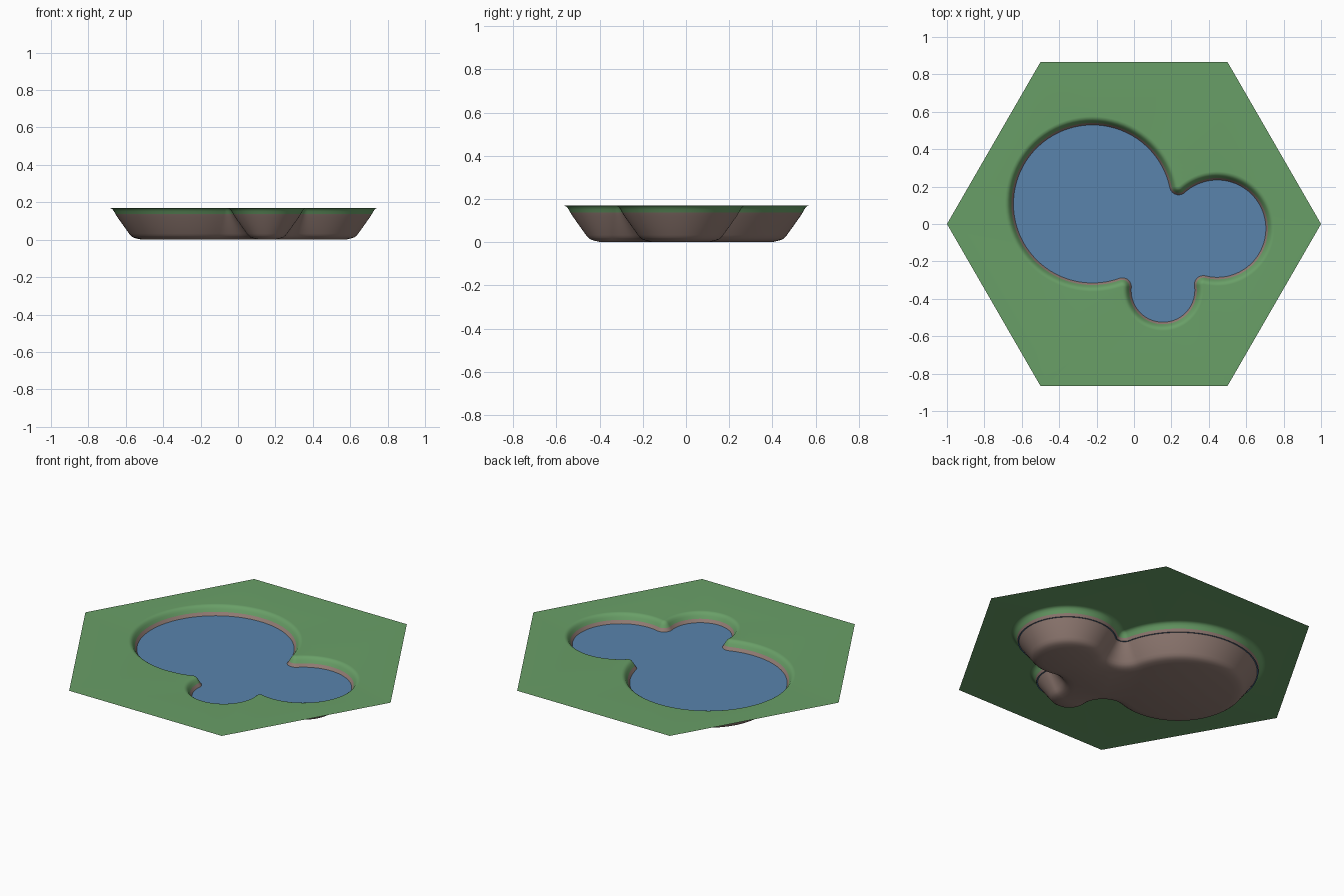
import bpy, bmesh
from math import atan2, cos, sin, tau, sqrt
from mathutils import Vector

if "Cube" in bpy.data.objects:
    bpy.data.objects.remove(bpy.data.objects["Cube"])

# Pond lobes at the waterline, anticlockwise: centre, radius
LOBES = [(Vector((-0.222, 0.107)), 0.4225),
         (Vector((0.155, -0.355)), 0.17),
         (Vector((0.445, -0.025)), 0.26)]
FILLET = 0.048


def material(name, color):
    m = bpy.data.materials.new(name)
    m.diffuse_color = (*color, 1)
    m.use_nodes = True
    m.node_tree.nodes["Principled BSDF"].inputs["Base Color"].default_value = m.diffuse_color
    return m


def fillet_centre(a, b):
    (ca, ra), (cb, rb) = a, b
    d = (cb - ca).length
    u = (cb - ca) / d
    x = ((ra + FILLET) ** 2 - (rb + FILLET) ** 2 + d * d) / (2 * d)
    h = sqrt((ra + FILLET) ** 2 - x * x)
    return ca + u * x + Vector((u.y, -u.x)) * h


def pond_outline():
    """Points and outward normals around the three blended lobes."""
    out = []
    fillets = [fillet_centre(LOBES[i], LOBES[(i + 1) % 3]) for i in range(3)]

    def arc(c, r, start, end, turn, n):
        a0 = atan2(*(start - c).yx)
        sweep = turn * ((turn * (atan2(*(end - c).yx) - a0)) % tau)
        for k in range(n):
            a = a0 + sweep * k / n
            v = Vector((cos(a), sin(a)))
            out.append((c + v * r, v * turn))

    for i, (c, r) in enumerate(LOBES):
        arc(c, r, fillets[i - 1], fillets[i], 1, 64)
        arc(fillets[i], FILLET, c, LOBES[(i + 1) % 3][0], -1, 14)
    return out


OUTLINE = pond_outline()


def add_ring(bm, offset, z):
    return [bm.verts.new((*(p + n * offset), z)) for p, n in OUTLINE]


def add_bands(bm, profile):
    """Loft the outline through (offset, height) steps, facing up."""
    rings = [add_ring(bm, *step) for step in profile]
    for a, b in zip(rings, rings[1:]):
        for i in range(len(a)):
            j = (i + 1) % len(a)
            bm.faces.new((a[i], a[j], b[j], b[i]))
    return rings


def loop_edges(bm, ring):
    return [bm.edges.get(p) or bm.edges.new(p) for p in zip(ring, ring[1:] + ring[:1])]


def fill_up(bm, edges):
    res = bmesh.ops.triangle_fill(bm, use_beauty=True, edges=edges)
    for f in res["geom"]:
        if isinstance(f, bmesh.types.BMFace):
            f.normal_update()
            if f.normal.z < 0:
                f.normal_flip()


def finish(bm, name, mat):
    me = bpy.data.meshes.new(name)
    bm.to_mesh(me)
    bm.free()
    me.materials.append(mat)
    ob = bpy.data.objects.new(name, me)
    bpy.context.collection.objects.link(ob)
    bpy.ops.object.select_all(action='DESELECT')
    ob.select_set(True)
    bpy.context.view_layer.objects.active = ob
    bpy.ops.object.shade_smooth_by_angle(angle=0.7)


# Hexagonal grass with a rounded bank rolling into the pond
bm = bmesh.new()
rings = add_bands(bm, [(0.046, 0.17), (0.041, 0.1697), (0.033, 0.167), (0.026, 0.162),
                       (0.019, 0.152), (0.011, 0.138)])
hexagon = [bm.verts.new((cos(tau * i / 6), sin(tau * i / 6), 0.17)) for i in range(6)]
fill_up(bm, loop_edges(bm, hexagon) + loop_edges(bm, rings[0]))
finish(bm, "grass", material("grass", (0.141, 0.347, 0.136)))

# Earth basin
bm = bmesh.new()
rings = add_bands(bm, [(0.011, 0.138), (0, 0.12), (-0.034, 0.072), (-0.062, 0.033),
                       (-0.072, 0.021), (-0.084, 0.012), (-0.1, 0.007), (-0.13, 0.0)])
fill_up(bm, loop_edges(bm, rings[-1]))
finish(bm, "pond_bed", material("earth", (0.305, 0.212, 0.184)))

# Flat water surface, its edge tucked just through the bank
bm = bmesh.new()
fill_up(bm, loop_edges(bm, add_ring(bm, 0.007, 0.12)))
finish(bm, "water", material("water", (0.1, 0.23, 0.413)))
